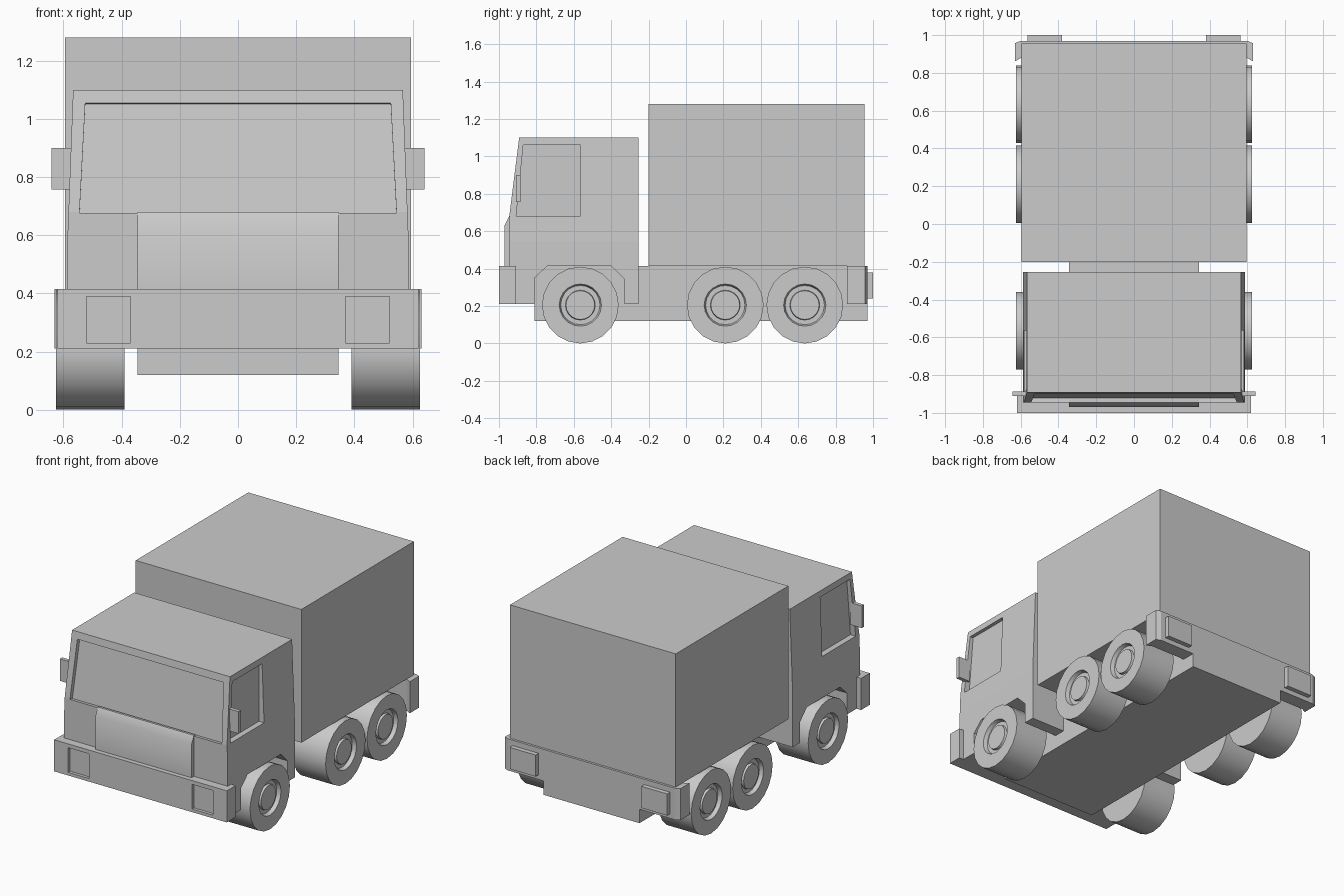
import bpy, bmesh, math
from mathutils import Vector, Matrix

old = bpy.data.objects.get("Cube")
if old:
    bpy.data.objects.remove(old, do_unlink=True)

grey = bpy.data.materials.new("plain_grey")
grey.use_nodes = True
shade = (0.6, 0.6, 0.6, 1)
grey.diffuse_color = shade
grey.node_tree.nodes["Principled BSDF"].inputs["Base Color"].default_value = shade


def finish(name, bm, smooth=None):
    """Turn a bmesh into a named, coloured object."""
    bmesh.ops.recalc_face_normals(bm, faces=bm.faces)
    mesh = bpy.data.meshes.new(name)
    bm.to_mesh(mesh)
    bm.free()
    mesh.materials.append(grey)
    obj = bpy.data.objects.new(name, mesh)
    bpy.context.collection.objects.link(obj)
    if smooth:
        activate(obj)
        bpy.ops.object.shade_smooth_by_angle(angle=math.radians(smooth))
    return obj


def activate(obj):
    bpy.ops.object.select_all(action='DESELECT')
    obj.select_set(True)
    bpy.context.view_layer.objects.active = obj


def prism(points, direction):
    """Extrude a closed outline of 3D points along a vector."""
    bm = bmesh.new()
    face = bm.faces.new([bm.verts.new(p) for p in points])
    ext = bmesh.ops.extrude_face_region(bm, geom=[face])
    moved = [v for v in ext["geom"] if isinstance(v, bmesh.types.BMVert)]
    bmesh.ops.translate(bm, verts=moved, vec=direction)
    return bm


def side_prism(outline, x0, x1):
    return prism([(x0, y, z) for y, z in outline], (x1 - x0, 0, 0))


def plan_prism(outline, z0, z1):
    return prism([(x, y, z0) for x, y in outline], (0, 0, z1 - z0))


def block(name, x, y, z):
    return finish(name, side_prism([(y[0], z[0]), (y[1], z[0]), (y[1], z[1]), (y[0], z[1])], *x))


def cut(target, cutter):
    """Carve a cutter out of a part, then drop the cutter."""
    cutter.hide_render = True
    mod = target.modifiers.new("recess", 'BOOLEAN')
    mod.operation, mod.solver, mod.object = 'DIFFERENCE', 'EXACT', cutter
    activate(target)
    bpy.ops.object.modifier_apply(modifier=mod.name)
    bpy.data.objects.remove(cutter, do_unlink=True)


# Chassis and cargo box
block("chassis", (-0.345, 0.345), (-0.81, 0.97), (0.12, 0.415))
block("cargo_box", (-0.595, 0.595), (-0.2, 0.955), (0.415, 1.28))

# Cab with wheel arches, upper sides leaning inward
cab_outline = [(-0.945, 0.21), (-0.81, 0.21), (-0.81, 0.35), (-0.74, 0.415),
               (-0.40, 0.415), (-0.33, 0.345), (-0.33, 0.21), (-0.255, 0.21),
               (-0.255, 1.10), (-0.892, 1.10), (-0.945, 0.68)]
bm = side_prism(cab_outline, -0.588, 0.588)
bmesh.ops.bisect_plane(bm, geom=bm.verts[:] + bm.edges[:] + bm.faces[:],
                       plane_co=(0, 0, 0.545), plane_no=(0, 0, 1))
for v in bm.verts:
    if v.co.z > 0.55:
        v.co.x *= 1 - 0.036 * (v.co.z - 0.545) / 0.555
bmesh.ops.connect_verts_nonplanar(bm, angle_limit=0.001, faces=bm.faces)
cab = finish("cab", bm)

# Recessed windscreen, following the slope of the cab front
slope = 0.053 / 0.42
inward = Vector((0, 1, -slope)).normalized()
screen = [(-0.545, 0.682), (0.545, 0.682), (0.525, 1.06), (-0.525, 1.06)]
points = [Vector((x, -0.945 + slope * (z - 0.68), z)) - inward * 0.05 for x, z in screen]
for p in points:
    p.z -= 0.05 * slope
cut(cab, finish("windscreen_cutter", prism(points, inward * 0.075)))

# Recessed side windows
window = [(-0.908, 0.68), (-0.565, 0.68), (-0.565, 1.06), (-0.87, 1.06)]
for s in (-1, 1):
    cut(cab, finish("window_cutter", side_prism(window, s * 0.545, s * 0.65)))

# Raised nose panel
nose = [(-0.93, 0.415), (-0.97, 0.415), (-0.97, 0.63), (-0.945, 0.68), (-0.93, 0.68)]
finish("nose_panel", side_prism(nose, -0.345, 0.345), smooth=40)

# Bumpers
front_bumper = block("front_bumper", (-0.62, 0.62), (-1.0, -0.91), (0.21, 0.415))
rear_half = [(0.595, 0.88), (0.63, 0.862), (0.63, 0.957), (0.60, 0.97)]
rear_outline = rear_half + [(-x, y) for x, y in reversed(rear_half)]
finish("rear_bumper", plan_prism(rear_outline, 0.21, 0.415))

# Lamps and mirrors on both sides
for s, side in ((1, "left"), (-1, "right")):
    cut(front_bumper, block("lamp_cutter", (s * 0.37, s * 0.52), (-1.05, -0.98), (0.23, 0.39)))
    block(f"{side}_tail_lamp", (s * 0.38, s * 0.565), (0.96, 1.0), (0.24, 0.38))
    block(f"{side}_mirror", (s * 0.56, s * 0.642), (-0.91, -0.886), (0.757, 0.9))

# Wheels: a revolved section with a recessed ring around the hub
section = [(0, 0.39), (0.205, 0.39), (0.205, 0.625), (0.113, 0.625),
           (0.105, 0.60), (0.08, 0.60), (0.077, 0.615), (0, 0.615)]
for s, side in ((1, "left"), (-1, "right")):
    for axle, y in (("front", -0.565), ("middle", 0.21), ("rear", 0.635)):
        bm = bmesh.new()
        verts = [bm.verts.new((s * x, 0, r)) for r, x in section]
        edges = [bm.edges.new(pair) for pair in zip(verts, verts[1:])]
        bmesh.ops.spin(bm, geom=verts + edges, cent=(0, 0, 0), axis=(1, 0, 0),
                       angle=math.tau, steps=20)
        bmesh.ops.remove_doubles(bm, verts=bm.verts, dist=0.0005)
        bmesh.ops.transform(bm, verts=bm.verts, matrix=Matrix.Translation((0, y, 0.205)))
        finish(f"{side}_{axle}_wheel", bm, smooth=35)
